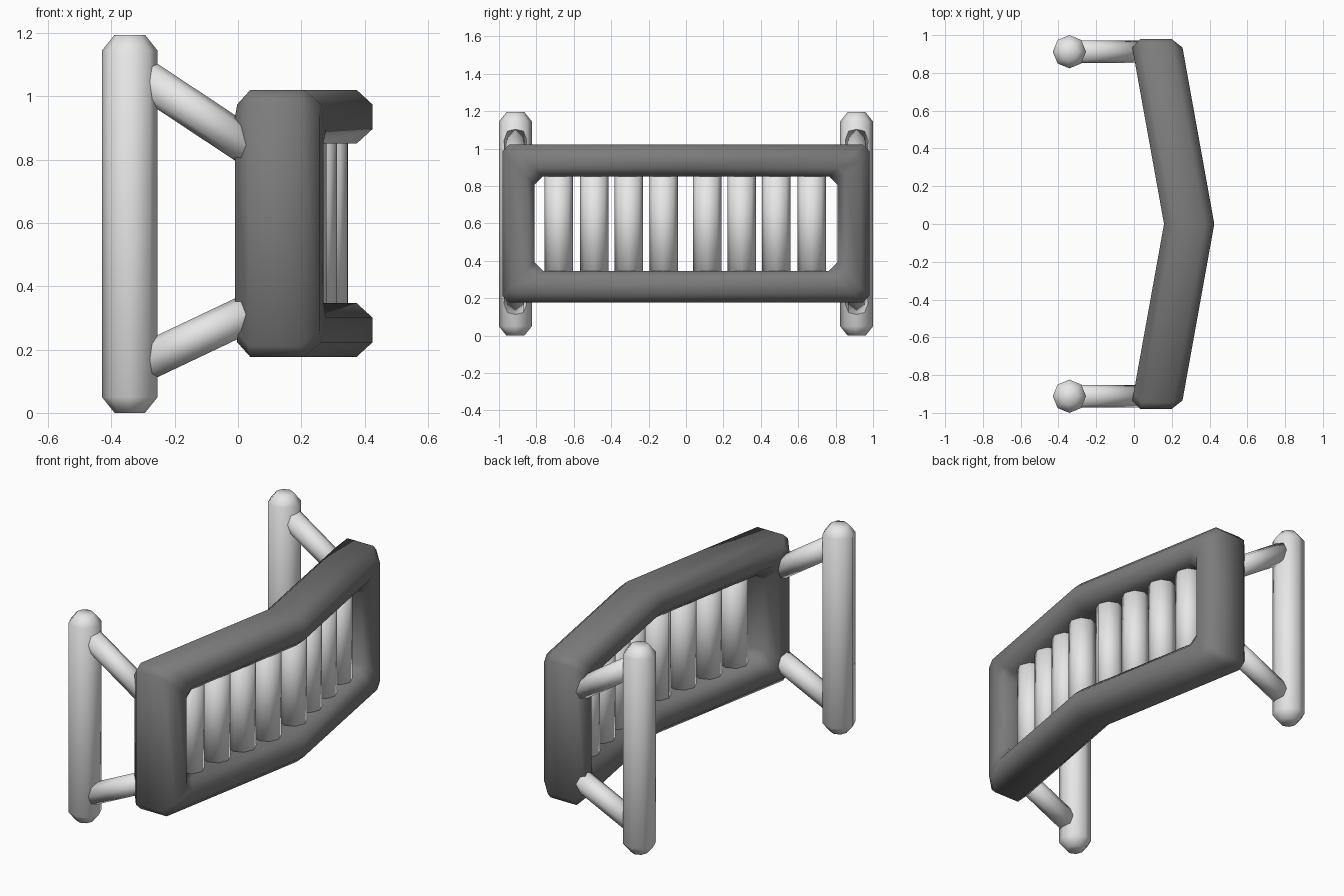
import bpy, math
from mathutils import Vector

if "Cube" in bpy.data.objects:
    bpy.data.objects.remove(bpy.data.objects["Cube"])


def material(name, v):
    m = bpy.data.materials.new(name)
    m.diffuse_color = (v, v, v, 1)
    m.use_nodes = True
    m.node_tree.nodes["Principled BSDF"].inputs["Base Color"].default_value = m.diffuse_color
    return m


light = material("light grey", 0.8)
dark = material("dark grey", 0.2)


def make(name, verts, faces, mat):
    me = bpy.data.meshes.new(name)
    me.from_pydata(verts, [], faces)
    me.materials.append(mat)
    me.shade_smooth()
    ob = bpy.data.objects.new(name, me)
    bpy.context.collection.objects.link(ob)
    return ob


def tube(name, a, b, rings, turn=0.0, sides=8):
    """Capped bar from a to b; rings = (distance from a, radius)."""
    a, b = Vector(a), Vector(b)
    d = (b - a).normalized()
    side = Vector((0, 1, 0))
    up = d.cross(side)
    verts, faces = [], []
    for t, r in rings:
        for i in range(sides):
            w = math.tau * (i + turn) / sides
            verts.append(a + d * t + (side * math.cos(w) + up * math.sin(w)) * r)
    for k in range(len(rings) - 1):
        for i in range(sides):
            j = (i + 1) % sides
            faces.append((k * sides + j, k * sides + i, (k + 1) * sides + i, (k + 1) * sides + j))
    n = len(verts)
    faces.append(tuple(range(sides)))
    faces.append(tuple(range(n - 1, n - sides - 1, -1)))
    ob = make(name, verts, faces, light)
    return ob


# Posts and slanted struts, one set at each end
for s, tag in ((1, "back"), (-1, "front")):
    y = 0.912 * s
    tube(tag + "_post", (-0.342, y, 0), (-0.342, y, 1.195),
         [(0, 0.048), (0.05, 0.088), (1.145, 0.088), (1.195, 0.048)])
    for part, p, q in (("upper", (-0.32, 1.075), (0.08, 0.81)),
                       ("lower", (-0.32, 0.148), (0.08, 0.338))):
        a, b = Vector((p[0], y, p[1])), Vector((q[0], y, q[1]))
        tube(f"{tag}_{part}_strut", a, b, [(0, 0.06), ((b - a).length, 0.06)])


# Bent rectangular frame: chamfered section swept round a chamfered loop
def bend(y):
    return 0.292 - 0.18 * abs(y)


section = [(0, -0.083), (0.27, -0.133), (0.73, -0.133), (1, -0.083),
           (1, 0.083), (0.73, 0.133), (0.27, 0.133), (0, 0.083)]
verts, faces = [], []
for u, dx in section:
    hy, hz = 0.81 + 0.17 * u, 0.252 + 0.17 * u
    c = 0.045 - 0.01 * u
    loop = [(hy, hz - c), (hy - c, hz), (0, hz), (c - hy, hz), (-hy, hz - c),
            (-hy, c - hz), (c - hy, -hz), (0, -hz), (hy - c, -hz), (hy, c - hz)]
    verts += [(bend(y) + dx, y, 0.599 + z) for y, z in loop]
for k in range(8):
    for i in range(10):
        j, m = (i + 1) % 10, (k + 1) % 8
        faces.append((k * 10 + i, k * 10 + j, m * 10 + j, m * 10 + i))
make("bent_frame", verts, faces, dark)

# Vertical slats inside the frame
for n, y in enumerate((-0.68, -0.49, -0.305, -0.12, 0.113, 0.297, 0.483, 0.672)):
    tube(f"slat_{n + 1}", (bend(y), y, 0.28), (bend(y), y, 0.92), [(0, 0.076), (0.64, 0.076)])

# Consistent outward normals
import bmesh
for ob in bpy.data.objects:
    bm = bmesh.new()
    bm.from_mesh(ob.data)
    bmesh.ops.recalc_face_normals(bm, faces=bm.faces)
    bm.to_mesh(ob.data)
    bm.free()
